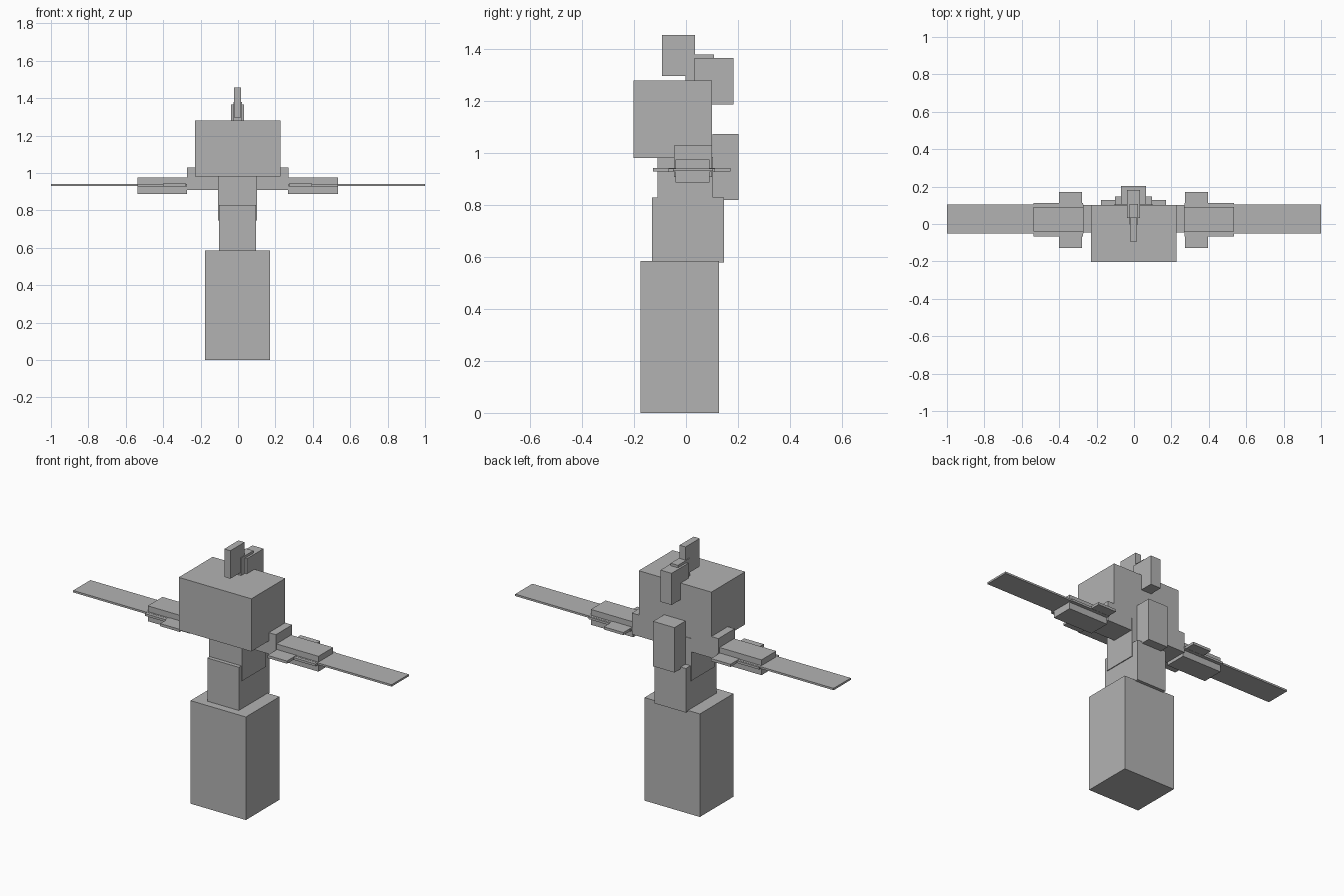
import bpy

if "Cube" in bpy.data.objects:
    bpy.data.objects.remove(bpy.data.objects["Cube"])

grey = bpy.data.materials.new("plain grey")
grey.diffuse_color = (0.45, 0.45, 0.45, 1)
grey.use_nodes = True
grey.node_tree.nodes["Principled BSDF"].inputs["Base Color"].default_value = grey.diffuse_color
CX = -0.002  # middle line of the figure


def box(name, x, y, z):
    """Box from (min, max) ranges on each axis."""
    bpy.ops.mesh.primitive_cube_add(
        size=1, location=[(r[0] + r[1]) / 2 for r in (x, y, z)])
    ob = bpy.context.object
    ob.name = name
    ob.scale = [r[1] - r[0] for r in (x, y, z)]
    bpy.ops.object.transform_apply(location=False, rotation=False, scale=True)
    ob.data.materials.append(grey)


def centred(name, half_width, y, z):
    box(name, (CX - half_width, CX + half_width), y, z)


# body, stacked from the ground up
centred("skirt", 0.174, (-0.175, 0.127), (0, 0.585))
centred("waist", 0.099, (-0.131, 0.146), (0.58, 0.83))
centred("torso", 0.104, (-0.109, 0.104), (0.745, 0.985))
centred("head", 0.228, (-0.203, 0.101), (0.982, 1.281))

# hair pieces and the pack on the back
centred("front_topknot", 0.019, (-0.093, 0.034), (1.297, 1.456))
centred("hair_band", 0.023, (-0.002, 0.108), (1.28, 1.381))
centred("ponytail", 0.035, (0.032, 0.182), (1.187, 1.367))
centred("back_bow", 0.067, (0.103, 0.202), (0.82, 1.075))

# arms: shoulder, sleeve and thin flat plates
for side, s in (("left", -1), ("right", 1)):
    def arm(part, x0, x1, y, z):
        box(f"{side}_{part}", sorted((CX * (x1 < 0.9) + s * x0, CX * (x1 < 0.9) + s * x1)), y, z)

    arm("shoulder", 0.08, 0.272, (-0.046, 0.101), (0.908, 1.029))
    arm("sleeve", 0.27, 0.536, (-0.041, 0.091), (0.888, 0.975))
    arm("sleeve_trim", 0.272, 0.536, (-0.067, 0.112), (0.928, 0.941))
    arm("cuff_plate", 0.275, 0.398, (-0.127, 0.172), (0.929, 0.944))
    arm("long_blade", 0.27, 1.0, (-0.05, 0.104), (0.931, 0.942))
